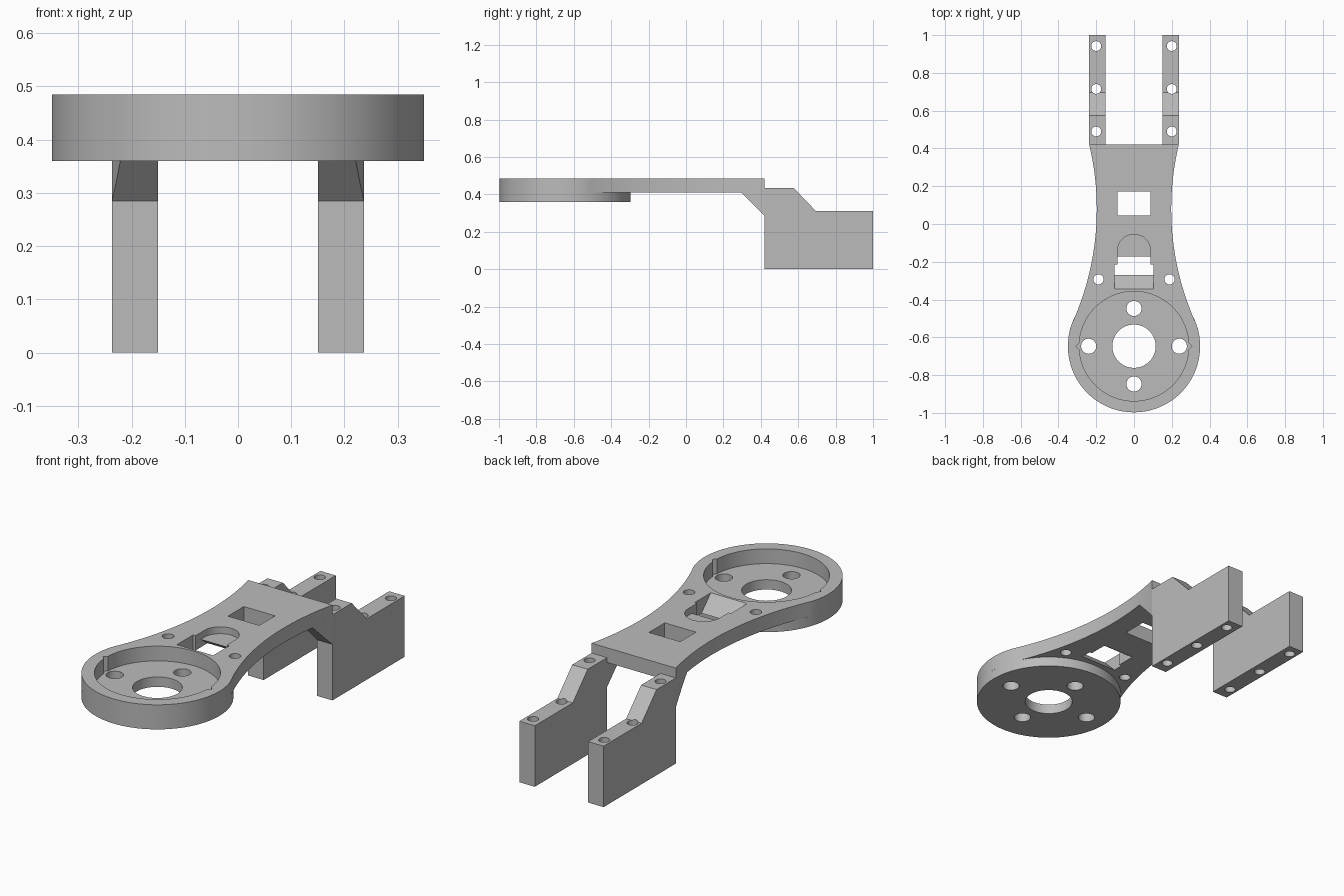
import bpy, bmesh, math
from math import sin, cos, pi, radians

if "Cube" in bpy.data.objects:
    bpy.data.objects.remove(bpy.data.objects["Cube"])

grey = bpy.data.materials.new("plain grey")
grey.diffuse_color = (0.5, 0.5, 0.5, 1)
grey.use_nodes = True
grey.node_tree.nodes["Principled BSDF"].inputs["Base Color"].default_value = grey.diffuse_color


def prism(name, pts, lo, hi, axis="z"):
    """Extrude a 2D profile along z (xy points) or along x (yz points)."""
    place = (lambda a, b, c: (a, b, c)) if axis == "z" else (lambda a, b, c: (c, a, b))
    bm = bmesh.new()
    rings = [[bm.verts.new(place(a, b, c)) for a, b in pts] for c in (lo, hi)]
    n = len(pts)
    bm.faces.new(rings[0])
    bm.faces.new(rings[1])
    for i in range(n):
        j = (i + 1) % n
        bm.faces.new((rings[0][i], rings[0][j], rings[1][j], rings[1][i]))
    bmesh.ops.recalc_face_normals(bm, faces=bm.faces)
    mesh = bpy.data.meshes.new(name)
    bm.to_mesh(mesh)
    bm.free()
    mesh.materials.append(grey)
    obj = bpy.data.objects.new(name, mesh)
    bpy.context.collection.objects.link(obj)
    return obj


def arc(cx, cy, r, a0, a1, n):
    return [(cx + r * cos(a0 + (a1 - a0) * i / n), cy + r * sin(a0 + (a1 - a0) * i / n))
            for i in range(n + 1)]


def circle(cx, cy, r, n=32):
    return arc(cx, cy, r, 0, 2 * pi, n)[:-1]


def rect(x, y0, y1):
    return [(-x, y0), (x, y0), (x, y1), (-x, y1)]


def hole(x, y, r):
    return prism("hole_cutter", circle(x, y, r), -0.1, 0.6)


def boolean(obj, cutters, operation="DIFFERENCE"):
    """Apply each cutter in turn, then remove it."""
    for c in cutters:
        m = obj.modifiers.new("cut", "BOOLEAN")
        m.operation, m.solver, m.object = operation, "EXACT", c
        bpy.context.view_layer.objects.active = obj
        bpy.ops.object.modifier_apply(modifier=m.name)
        bpy.data.objects.remove(c)


TOP, UNDER, BASE = 0.485, 0.41, 0.36
DISC_Y, DISC_R, END = -0.647, 0.35, 0.42

# Arm outline: round head blending into concave waist arcs
wx, wy, wr = 1.665, 0.08, 1.468
tangent = math.atan2(wy - DISC_Y, wx)
end_a = pi - math.asin((END - wy) / wr)
waist = arc(wx, wy, wr, pi + tangent, end_a, 28)
waist[-1] = (waist[-1][0], END)
head = arc(0, DISC_Y, DISC_R, -pi - tangent, tangent, 72)
outline = head[1:-1] + waist + [(-x, y) for x, y in reversed(waist)]

# Arm plate with head opening, windows and sloped slot
arm = prism("arm_plate", outline, UNDER, TOP)
cutters = [prism("recess_cutter", circle(0, DISC_Y, 0.29, 96), 0.3, 0.6),
           prism("window_cutter", rect(0.088, 0.045, 0.172), 0.3, 0.6),
           prism("arch_cutter", [(-0.088, -0.23), (0.088, -0.23)]
                 + arc(0, -0.143, 0.088, 0, pi, 24), 0.45, 0.6),
           prism("ramp_cutter", [(-0.355, 0.495), (-0.26, 0.4), (-0.215, 0.4),
                                 (-0.215, 0.495)], -0.102, 0.102, "x"),
           prism("slot_cutter", [(-0.23, 0.4), (-0.105, 0.4), (-0.18, 0.455),
                                 (-0.18, 0.5), (-0.23, 0.5)], -0.088, 0.088, "x")]
for s in (-1, 1):
    cutters.append(hole(s * 0.188, -0.293, 0.027))
    cutters.append(prism("notch_cutter", circle(s * 0.286, DISC_Y, 0.02, 4), 0.3, 0.6))
boolean(arm, cutters)

# Head base disc with bore and four screw holes
disc = prism("head_base", circle(0, DISC_Y, DISC_R, 96), BASE, UNDER)
boolean(disc, [hole(0, DISC_Y, 0.115)] + [
    hole(0.24 * cos(a), DISC_Y + 0.2 * sin(a), 0.04) for a in (0, pi / 2, pi, 3 * pi / 2)])

# Mounting legs and the gussets under the arm
parts = [arm, disc]
for s, side in ((-1, "left"), (1, "right")):
    x0, x1 = sorted((s * 0.15, s * 0.237))
    leg = prism(side + "_leg", [(END, 0), (1, 0), (1, 0.31), (0.695, 0.31),
                                (0.575, 0.435), (END, 0.435)], x0, x1, "x")
    boolean(leg, [hole(s * 0.2, y, 0.026) for y in (0.49, 0.715, 0.942)])
    gusset = prism(side + "_gusset", [(END, 0.285), (END, UNDER), (0.295, UNDER)],
                   min(s * 0.15, s * 0.3), max(s * 0.15, s * 0.3), "x")
    boolean(gusset, [prism("outline_cutter", outline, 0.2, 0.45)], "INTERSECT")
    parts += [leg, gusset]

# Smooth round walls, keep edges crisp
for p in parts:
    bpy.ops.object.select_all(action="DESELECT")
    p.select_set(True)
    bpy.context.view_layer.objects.active = p
    bpy.ops.object.shade_smooth_by_angle(angle=radians(25))
